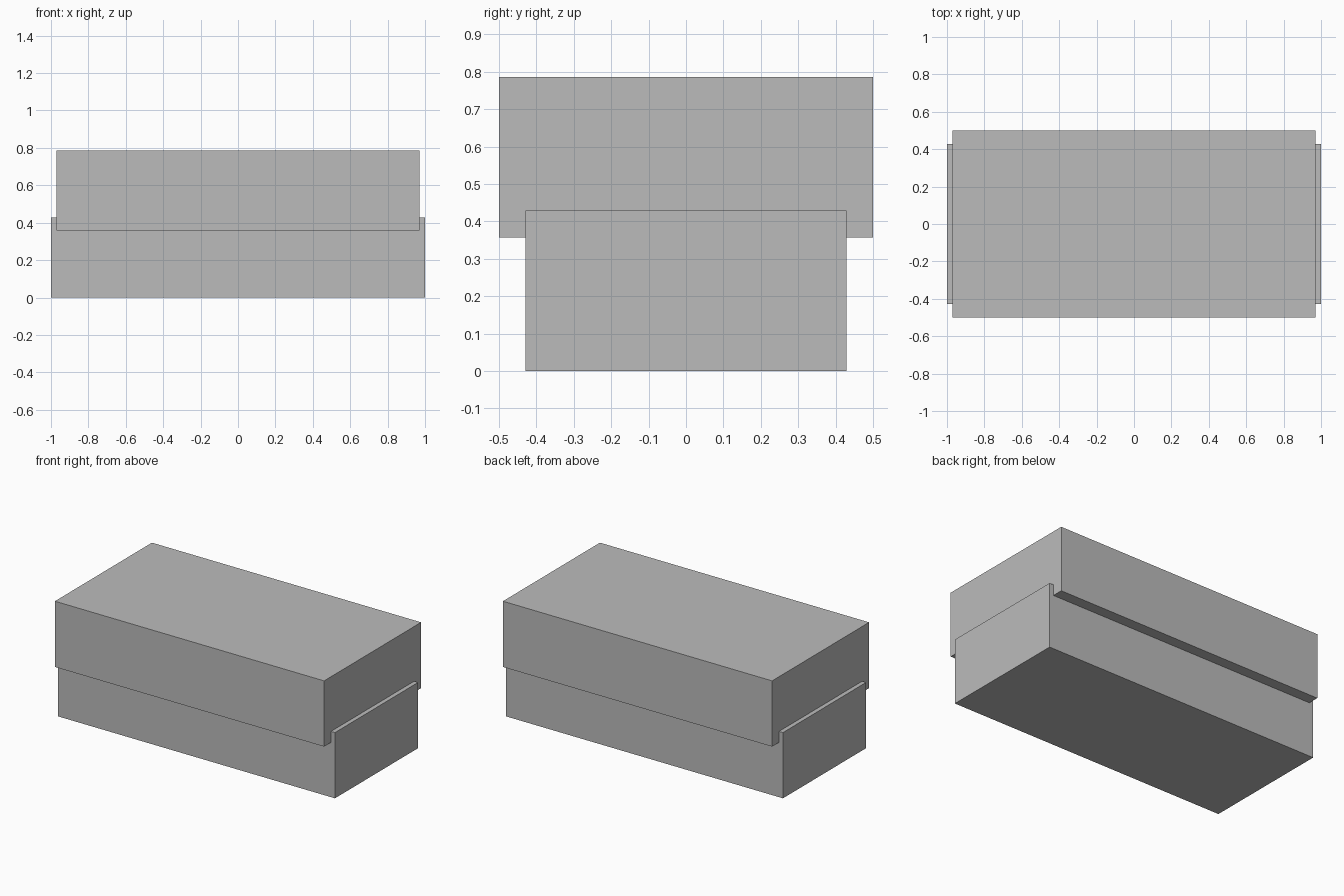
import bpy

cube = bpy.data.objects.get("Cube")
if cube:
    bpy.data.objects.remove(cube, do_unlink=True)

# Single plain grey for both blocks
grey = bpy.data.materials.new("plain_grey")
grey.use_nodes = True
colour = (0.5, 0.5, 0.5, 1.0)
grey.diffuse_color = colour
grey.node_tree.nodes["Principled BSDF"].inputs["Base Color"].default_value = colour


def block(name, size, bottom):
    """Box centred on x and y, resting at height bottom."""
    bpy.ops.mesh.primitive_cube_add(size=1, location=(0, 0, bottom + size[2] / 2))
    obj = bpy.context.object
    obj.name = name
    obj.scale = size
    bpy.ops.object.transform_apply(location=False, rotation=False, scale=True)
    obj.data.materials.append(grey)
    return obj


# Long narrow base, with a wider, slightly shorter block overlapping its top
block("lower_block", (2.0, 0.857, 0.429), 0)
block("upper_block", (1.943, 1.0, 0.429), 0.357)
